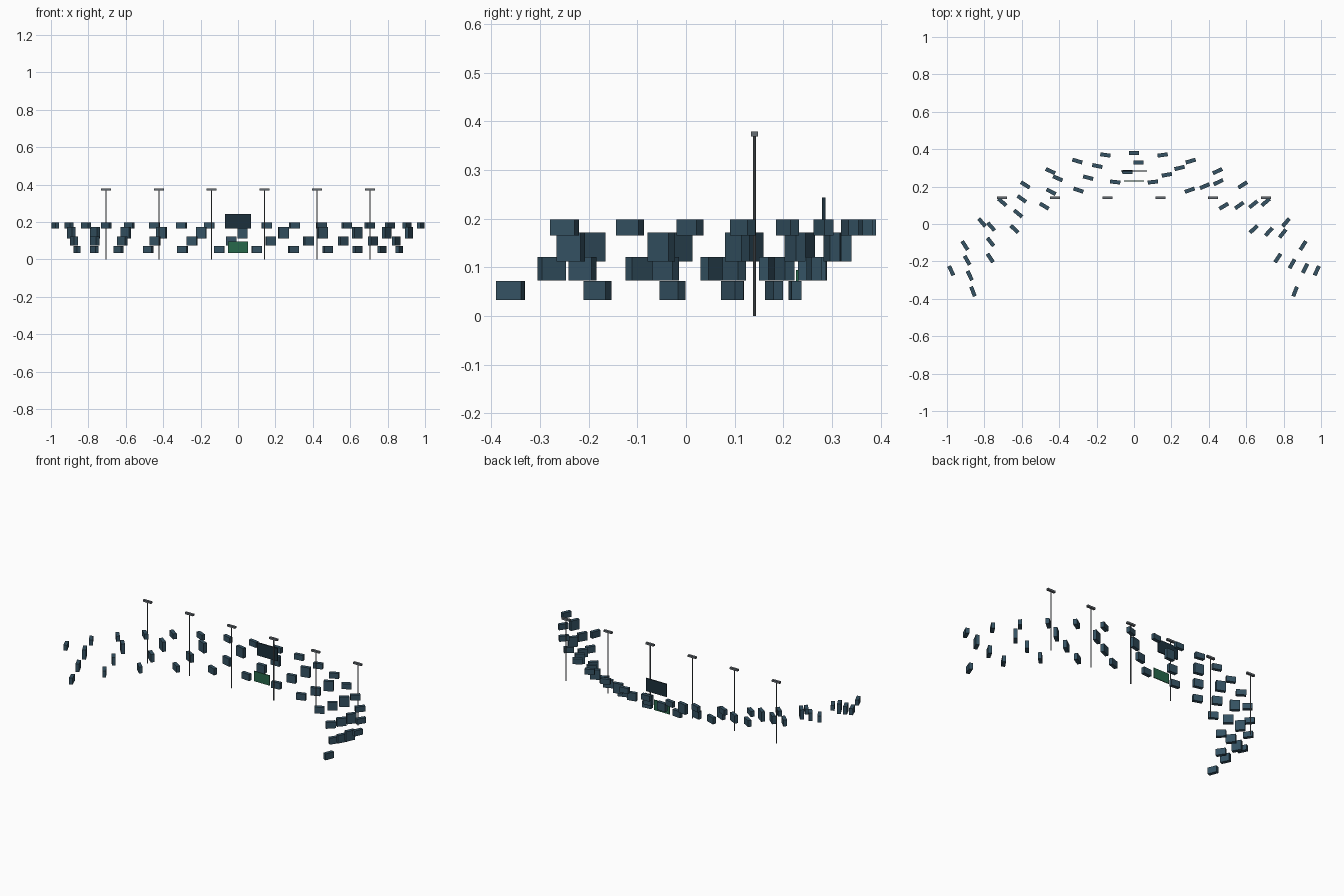
import bpy
from math import sin, cos, radians

if "Cube" in bpy.data.objects:
    bpy.data.objects.remove(bpy.data.objects["Cube"])


def mat(name, c):
    m = bpy.data.materials.new(name)
    m.diffuse_color = (*c, 1)
    m.use_nodes = True
    m.node_tree.nodes["Principled BSDF"].inputs["Base Color"].default_value = m.diffuse_color
    return m


SEAT = mat("seat_blue", (0.035, 0.085, 0.125))
BOARD = mat("board_dark", (0.012, 0.03, 0.045))
GREEN = mat("panel_green", (0.02, 0.14, 0.07))
STEEL = mat("steel", (0.13, 0.15, 0.17))


def box(name, loc, size, m, rot=0.0):
    bpy.ops.mesh.primitive_cube_add(size=1, location=loc, rotation=(0, 0, rot))
    o = bpy.context.object
    o.name = name
    o.scale = size
    o.data.materials.append(m)
    return o


# Curved seat rows: radius, bottom z, top z, first angle, angle step, count
CENTRE_Y = -0.693
ROWS = [
    (0.923, 0.033, 0.072, -68.9, 12.53, 12),
    (0.972, 0.073, 0.121, -64.6, 12.5, 11),
    (1.022, 0.112, 0.172, -60.8, 12.43, 11),
    (1.073, 0.165, 0.198, -65.6, 8.2, 17),
]
for r, (rad, z0, z1, start, step, n) in enumerate(ROWS):
    for i in range(n):
        a = radians(start + step * i)
        box(f"seat_row{r + 1}_{i + 1}",
            (rad * sin(a), CENTRE_Y + rad * cos(a), (z0 + z1) / 2),
            (0.055, 0.021, z1 - z0), SEAT, a)

# Central boards
box("upper_board", (0, 0.283, 0.204), (0.138, 0.007, 0.078), BOARD)
box("green_panel", (0, 0.229, 0.064), (0.106, 0.005, 0.061), GREEN)

# Lamp posts with flat heads
for i in range(6):
    x = -0.705 + 0.282 * i
    bpy.ops.mesh.primitive_cylinder_add(vertices=8, radius=0.003, depth=0.37,
                                        location=(x, 0.141, 0.185))
    post = bpy.context.object
    post.name = f"lamp_post_{i + 1}"
    post.data.materials.append(STEEL)
    box(f"lamp_head_{i + 1}", (x, 0.141, 0.374), (0.054, 0.014, 0.011), STEEL)
